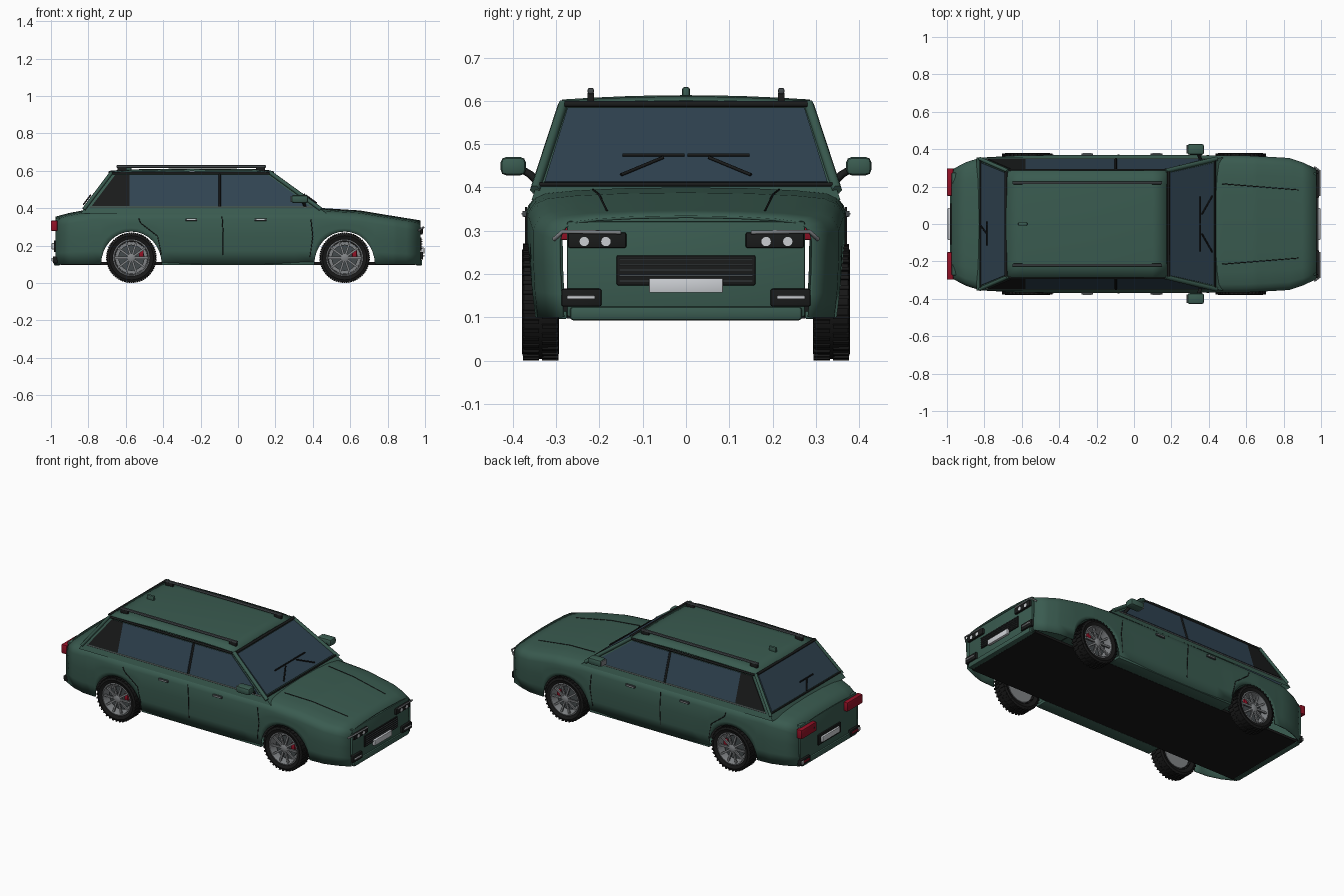
import bpy, bmesh, math
from mathutils import Matrix, Vector

cube = bpy.data.objects.get("Cube")
if cube:
    bpy.data.objects.remove(cube)


def material(name, rgb):
    m = bpy.data.materials.new(name)
    m.use_nodes = True
    m.diffuse_color = (*rgb, 1)
    m.node_tree.nodes["Principled BSDF"].inputs["Base Color"].default_value = (*rgb, 1)
    return m


GREEN = material("body_green", (0.042, 0.105, 0.08))
GLASS = material("tinted_glass", (0.03, 0.058, 0.085))
BLACK = material("black_trim", (0.01, 0.011, 0.011))
RUBBER = material("tyre_rubber", (0.009, 0.009, 0.009))
GREY = material("wheel_grey", (0.22, 0.23, 0.24))
DARK = material("dark_metal", (0.06, 0.07, 0.075))
SILVER = material("bright_silver", (0.6, 0.62, 0.65))
RED = material("lamp_red", (0.3, 0.006, 0.02))


def finish(name, bm, mat, smooth=True, solid=0, offset=-1):
    bmesh.ops.recalc_face_normals(bm, faces=bm.faces)
    me = bpy.data.meshes.new(name)
    bm.to_mesh(me)
    bm.free()
    me.materials.append(mat)
    if smooth:
        me.shade_smooth()
        me.set_sharp_from_angle(angle=0.6)
    ob = bpy.data.objects.new(name, me)
    bpy.context.collection.objects.link(ob)
    if solid:
        mod = ob.modifiers.new("thickness", "SOLIDIFY")
        mod.thickness, mod.offset = solid, offset
    return ob


def grid(name, rows, mat, solid=0, closed=False):
    bm = bmesh.new()
    vs = [[bm.verts.new(p) for p in row] for row in rows]
    n = len(rows[0])
    for a, b in zip(vs, vs[1:] + ([vs[0]] if closed else [])):
        for i in range(n - 1):
            bm.faces.new((a[i], a[i + 1], b[i + 1], b[i]))
    bmesh.ops.remove_doubles(bm, verts=bm.verts, dist=1e-5)
    return finish(name, bm, mat, True, solid)


def plate(name, points, mat, solid=0.006):
    bm = bmesh.new()
    bm.faces.new([bm.verts.new(p) for p in points])
    return finish(name, bm, mat, False, solid, 0)


def box(name, lo, hi, mat, bevel=0.0):
    bm = bmesh.new()
    lo, hi = Vector(lo), Vector(hi)
    size = [abs(d) for d in hi - lo]
    bmesh.ops.create_cube(bm, size=1, matrix=Matrix.Translation((lo + hi) / 2) @ Matrix.Diagonal((*size, 1)))
    if bevel:
        bmesh.ops.bevel(bm, geom=bm.edges[:], offset=bevel, segments=2, affect="EDGES", profile=0.5)
    return finish(name, bm, mat)


def tube(name, points, radius, mat):
    cu = bpy.data.curves.new(name, "CURVE")
    cu.dimensions, cu.bevel_depth, cu.bevel_resolution, cu.use_fill_caps = "3D", radius, 1, True
    sp = cu.splines.new("POLY")
    sp.points.add(len(points) - 1)
    for q, p in zip(sp.points, points):
        q.co = (*p, 1)
    cu.materials.append(mat)
    ob = bpy.data.objects.new(name, cu)
    bpy.context.collection.objects.link(ob)


def lathe(name, profile, centre, s, mat, n=40):
    cx, cy, cz = centre
    angles = [2 * math.pi * k / n for k in range(n)]
    rows = [[(cx + r * math.cos(a), cy + s * y, cz + r * math.sin(a)) for r, y in profile] for a in angles]
    return grid(name, rows, mat, closed=True)


def keyed(keys, x):
    for (a, u), (b, v) in zip(keys, keys[1:]):
        if x <= b:
            return u + (v - u) * max(0, x - a) / (b - a)
    return keys[-1][1]


# Lower body shell: sections along x, the lower edge rising over the wheels
WIDTH = [(-.975, .29), (-.9, .33), (-.82, .355), (-.6, .367), (0, .37), (.6, .366), (.83, .353), (.9, .33), (.975, .295)]
TOP = [(-.975, .355), (-.9, .375), (-.78, .397), (0, .4), (.46, .4), (.65, .388), (.85, .355), (.975, .335)]
CROWN = [(.985, .042), (.95, .025), (.88, .014), (.7, .007), (.4, .002), (0, 0)]
AXLE, TYRE_R = 0.57, 0.135


def side_y(x, z):
    return keyed(WIDTH, x) * (1 - 0.03 * max(0, (.25 - z) / .15) ** 2)


def section(x):
    w, t, low = keyed(WIDTH, x), keyed(TOP, x), 0.1
    d = abs(abs(x) - AXLE) / 0.162
    if d < 1:
        low += 0.175 * math.sqrt(1 - d * d)
    half = []
    for k in (0, .3, .65, 1):
        z = low + (t - .058 - low) * k
        half.append((x, side_y(x, z), z))
    half += [(x, w * r, t - drop) for r, drop in CROWN]
    return half + [(x, -y, z) for _, y, z in half[-2::-1]]


stations = {x for x, _ in WIDTH + TOP} | {-.3, -.15, .15, .3}
for c in (-AXLE, AXLE):
    stations |= {round(c + .162 * math.cos(math.pi * k / 16), 4) for k in range(17)}
grid("body_shell", [section(x) for x in sorted(stations)], GREEN, 0.006)
box("floor", (-.95, -.275, .097), (.95, .275, .112), RUBBER)

# Cabin
ZB, ZT = 0.40, 0.592


def cabin_side(x, v, s, out=0.0):
    return (x, s * (.347 - .063 * v + out), ZB + (ZT - ZB) * v)


def front_x(v):
    return .435 - .265 * v


def rear_x(v):
    return -.82 + .145 * v


def screen(edge, y, v, out):
    d = 1 if edge is front_x else -1
    return (edge(v) + d * out, y * (.347 - .063 * v), ZB + (ZT - ZB) * v + out)


rings = []
for v in (-.15, .5, 1):
    f, r = front_x(v), rear_x(v)
    ring = [cabin_side(f, v, -1), cabin_side(f, v, 1), cabin_side(r, v, 1), cabin_side(r, v, -1)]
    rings.append(ring + ring[:1])
grid("cabin_frame", rings, GREEN)
rows = []
for x, z in ((-.685, .59), (-.6, .597), (-.25, .603), (.1, .6), (.175, .592)):
    rows.append([(x, .286 * k / 4, z + .01 * (1 - (k / 4) ** 2)) for k in range(-4, 5)])
grid("roof", rows, GREEN, 0.008)
for label, edge in (("windscreen", front_x), ("rear_window", rear_x)):
    corners = ((-.95, .05), (.95, .05), (.95, .94), (-.95, .94))
    plate(label, [screen(edge, y, v, .002) for y, v in corners], GLASS)
    tube(label + "_top_seal", [screen(edge, y, .97, .006) for y in (-.98, .98)], .008, BLACK)
    tube(label + "_base_seal", [screen(edge, y, .02, .003) for y in (-.98, .98)], .005, BLACK)

for s, side in ((-1, "right"), (1, "left")):
    # Side windows, pillars and belt trim
    windows = {
        "front": ([(-.09, .06), (front_x(.06) - .035, .06), (front_x(.92) - .03, .92), (-.09, .92)], GLASS),
        "rear": ([(-.58, .06), (-.105, .06), (-.105, .92), (-.58, .92)], GLASS),
        "quarter": ([(rear_x(.06) + .03, .06), (-.58, .06), (-.58, .92), (rear_x(.92) + .03, .92)], BLACK)}
    for label, (pts, m) in windows.items():
        plate(f"{side}_{label}_window", [cabin_side(x, v, s, .002) for x, v in pts], m)
    tube(f"{side}_door_pillar", [cabin_side(-.097, v, s, .003) for v in (.04, .94)], .006, BLACK)
    tube(f"{side}_front_pillar", [cabin_side(front_x(v), v, s) for v in (-.03, 1)], .012, GREEN)
    tube(f"{side}_rear_pillar", [cabin_side(rear_x(v), v, s) for v in (-.03, 1)], .01, GREEN)
    tube(f"{side}_roof_gutter", [cabin_side(x, .97, s, .002) for x in (-.67, .17)], .007, BLACK)
    tube(f"{side}_belt_trim", [cabin_side(x, .03, s, .002) for x in (-.79, .4)], .003, GREY)

    # Roof rail
    box(f"{side}_roof_rail", (-.65, s * .213, .616), (.15, s * .227, .63), DARK, .004)
    for x in (-.62, .12):
        box(f"{side}_rail_foot", (x - .025, s * .212, .595), (x + .025, s * .228, .62), BLACK, .003)

    # Doors, sill and mirror
    for label, pts in {"centre": [(-.08, .15), (-.08, .27), (-.085, .355)],
                       "front": [(.385, .14), (.4, .25), (.39, .34)],
                       "rear": [(-.41, .15), (-.43, .25), (-.52, .32), (-.53, .345)]}.items():
        tube(f"{side}_{label}_door_seam", [(x, s * side_y(x, z), z) for x, z in pts], .0025, BLACK)
    for x in (-.25, .12):
        box(f"{side}_door_handle", (x - .032, s * .365, .332), (x + .032, s * .378, .346), DARK, .003)
        box(f"{side}_handle_insert", (x - .022, s * .376, .337), (x + .022, s * .38, .341), SILVER)
    box(f"{side}_sill", (-.41, s * .275, .096), (.41, s * .358, .115), GREEN, .004)
    tube(f"{side}_mirror_arm", [(.36, s * .335, .405), (.35, s * .36, .43), (.34, s * .385, .445)], .009, BLACK)
    box(f"{side}_mirror", (.285, s * .37, .428), (.375, s * .428, .47), GREEN, .012)
    box(f"{side}_mirror_glass", (.281, s * .376, .434), (.287, s * .422, .464), GREY)

    # Bonnet seam and windscreen wiper
    tube(f"{side}_bonnet_seam", [(x, s * (.215 - .08 * (x - .47)), keyed(TOP, x) - .0045)
                                 for x in (.47, .56, .65, .75, .85, .88)], .0025, BLACK)
    for label, pts in {"blade": [(.01, .34), (.45, .34)], "arm": [(.44, .1), (.16, .31)]}.items():
        tube(f"{side}_wiper_{label}", [screen(front_x, s * y, v, .01) for y, v in pts], .004, BLACK)

    # Front and rear lamps
    box(f"{side}_headlamp", (.96, s * .138, .26), (.988, s * .272, .296), BLACK, .004)
    for y in (.185, .235):
        lathe(f"{side}_lamp_bulb", [(0, 0), (.011, 0)], (0, 0, 0), 1, SILVER, 14).matrix_world = (
            Matrix.Translation((.99, s * y, .275)) @ Matrix.Rotation(math.pi / 2, 4, "Z"))
    tube(f"{side}_headlamp_strip", [(.992, s * .15, .296), (.992, s * .285, .298), (.965, s * .305, .28)], .005, GREY)
    box(f"{side}_fog_lamp", (.95, s * .195, .125), (.99, s * .288, .166), BLACK, .005)
    box(f"{side}_fog_lamp_bar", (.985, s * .21, .142), (.997, s * .275, .15), SILVER, .002)
    box(f"{side}_tail_lamp", (-1, s * .15, .278), (-.965, s * .298, .334), RED, .005)
    box(f"{side}_tail_lamp_band", (-1.0, s * .17, .298), (-.985, s * .25, .31), BLACK)
    box(f"{side}_rear_reflector_housing", (-.99, s * .195, .105), (-.95, s * .288, .142), BLACK, .005)
    box(f"{side}_rear_reflector", (-.996, s * .21, .12), (-.985, s * .262, .13), RED)
    box(f"{side}_rear_corner_lamp", (-.996, s * .266, .115), (-.98, s * .284, .135), SILVER, .002)

# End panels
for d, end, top in ((1, "front", .322), (-1, "rear", .348)):
    box(f"{end}_panel", (d * .95, -.275, .1), (d * .975, .275, top), GREEN, .006)
    box(f"{end}_bumper_lip", (d * .95, -.268, .093), (d * .985, .268, .125), GREEN, .008)
    box(f"{end}_number_plate", (d * .98, -.085, .157 if d > 0 else .18), (d * .996, .085, .19 if d > 0 else .213), SILVER, .002)
box("grille", (.96, -.16, .174), (.982, .16, .243), BLACK, .003)
for k in range(5):
    z = .184 + .0125 * k
    box("grille_slat", (.98, -.155, z - .002), (.987, .155, z + .002), DARK)
box("rear_plate_recess", (-.984, -.11, .165), (-.97, .11, .228), BLACK, .003)

# Rear wiper and aerial
tube("rear_wiper_blade", [screen(rear_x, y, .3, .012) for y in (-.35, .04)], .004, BLACK)
tube("rear_wiper_arm", [screen(rear_x, y, v, .012) for y, v in ((0, .04), (-.15, .29))], .004, BLACK)
box("roof_aerial", (-.62, -.009, .6), (-.57, .009, .632), GREEN, .006)

# Wheels
TYRE = [(.095, .035), (.118, .043), (.13, .038), (.131, 0), (.13, -.038), (.118, -.043), (.095, -.035)]
RIM = [(.099, .036), (.092, .038), (.087, .022), (.085, -.03), (0, -.03)]
for s, side in ((-1, "right"), (1, "left")):
    for cx, end in ((AXLE, "front"), (-AXLE, "rear")):
        name, c = f"{side}_{end}", (cx, s * .336, TYRE_R)
        lathe(name + "_tyre", TYRE, c, s, RUBBER)
        lathe(name + "_rim", RIM, c, s, GREY)
        lathe(name + "_brake_disc", [(.07, 0), (.07, .006), (0, .006)], c, s, DARK, 28)
        lathe(name + "_hub", [(.022, .01), (.022, .03), (.014, .034), (0, .034)], c, s, GREY, 16)
        box(name + "_caliper", (cx + .04, s * .341, .138), (cx + .066, s * .357, .175), RED, .004)
        spokes, tread = bmesh.new(), bmesh.new()
        for k in range(10):
            turn = Matrix.Translation(c) @ Matrix.Rotation(math.pi * k / 5, 4, "Y")
            bmesh.ops.create_cube(spokes, size=1, matrix=turn @ Matrix.Translation((.053, s * .025, 0))
                                  @ Matrix.Diagonal((.075, .01, .011, 1)))
        for k in range(72):
            turn = Matrix.Translation(c) @ Matrix.Rotation(math.pi * k / 36, 4, "Y")
            y = .022 if k % 2 else -.022
            bmesh.ops.create_cube(tread, size=1, matrix=turn @ Matrix.Translation((.13, y, 0))
                                  @ Matrix.Diagonal((.01, .038, .009, 1)))
        finish(name + "_spokes", spokes, GREY, False)
        finish(name + "_tread", tread, RUBBER, False)
